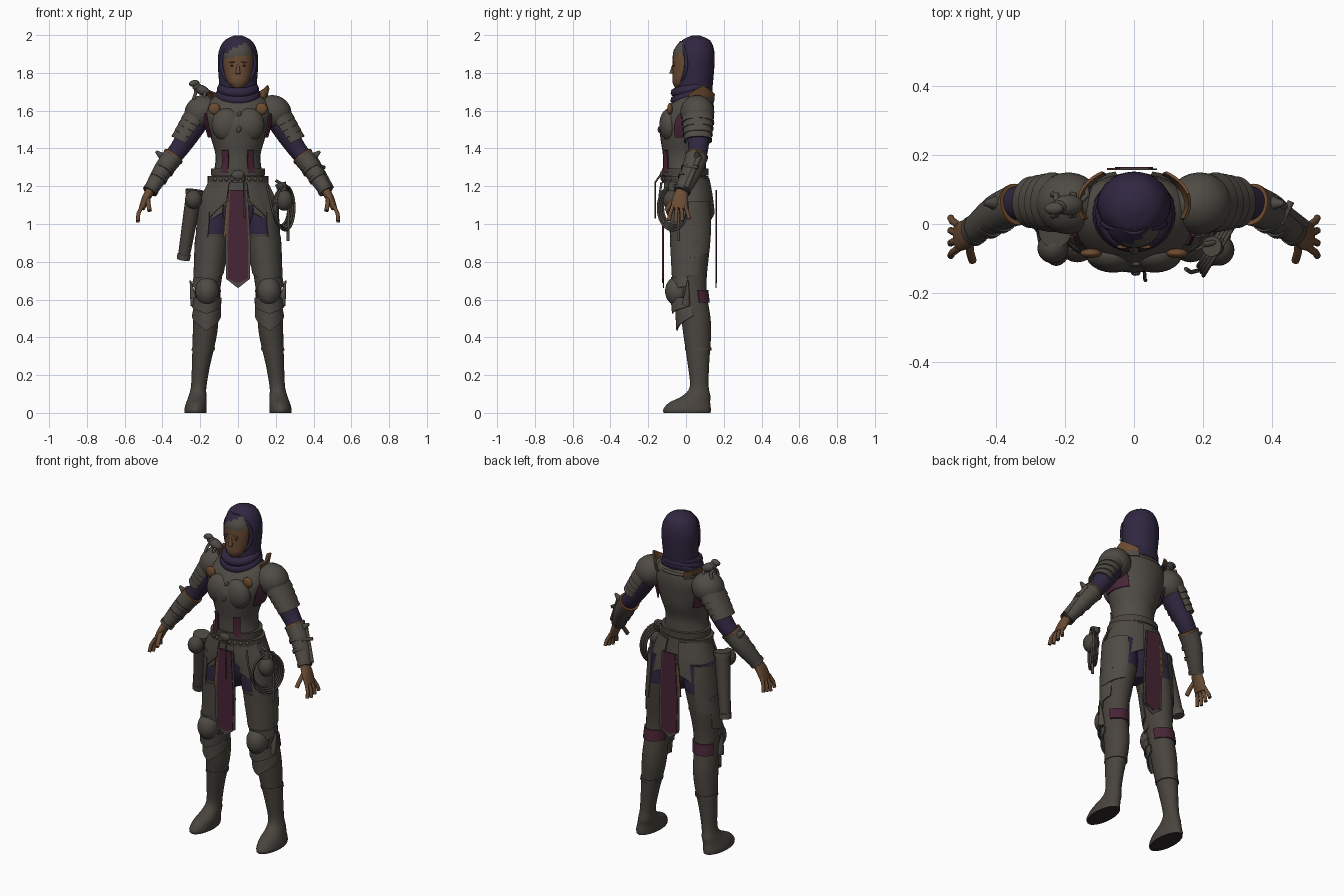
import bpy, bmesh, math
from mathutils import Vector, Matrix

cube = bpy.data.objects.get("Cube")
if cube:
    bpy.data.objects.remove(cube)

made = []


def material(name, *rgb):
    m = bpy.data.materials.new(name)
    m.use_nodes = True
    m.diffuse_color = (*rgb, 1)
    m.node_tree.nodes["Principled BSDF"].inputs["Base Color"].default_value = (*rgb, 1)
    return m


steel = material("dark steel", .078, .069, .058)
leather = material("dark leather", .066, .057, .047)
purple = material("purple cloth", .03, .02, .052)
crimson = material("crimson cloth", .065, .018, .036)
skin_tone = material("skin", .145, .072, .035)
brass = material("brass trim", .155, .07, .029)
black = material("dark sole", .026, .022, .02)


def finish(name, bm, mats, rule=None):
    """Turn a bmesh into an object; rule(center) picks the material index."""
    bmesh.ops.recalc_face_normals(bm, faces=bm.faces)
    for f in bm.faces:
        f.smooth = True
        f.material_index = rule(f.calc_center_median()) if rule else 0
    mesh = bpy.data.meshes.new(name)
    bm.to_mesh(mesh)
    bm.free()
    for m in mats if isinstance(mats, list) else [mats]:
        mesh.materials.append(m)
    ob = bpy.data.objects.new(name, mesh)
    bpy.context.collection.objects.link(ob)
    made.append(ob)


def spline(rows, steps=4):
    """Smoothly interpolated copies of the section rows."""
    rows = [Vector(r) for r in rows]
    out = []
    for i in range(len(rows) - 1):
        b, c = rows[i], rows[i + 1]
        a, d = rows[max(i - 1, 0)], rows[min(i + 2, len(rows) - 1)]
        for k in range(steps):
            t = k / steps
            out.append(b + (c - a) * t / 2 + (a * 2 - b * 5 + c * 4 - d) * t * t / 2
                       + (b * 3 - a - c * 3 + d) * t ** 3 / 2)
    return out + [rows[-1]]


def loft(name, rows, mats, s=1, arc=None, point=0, thick=.008, follow=False, rule=None, n=28):
    """Loft elliptic sections (x, y, z, rx, ry); an arc makes a shell with a pointed end."""
    bm = bmesh.new()
    rows = spline(rows)
    rings = []
    for i, (x, y, z, rx, ry) in enumerate(rows):
        u, v = Vector((1, 0, 0)), Vector((0, 1, 0))
        if follow:
            t = Vector(rows[max(i - 1, 0)][:3]) - Vector(rows[min(i + 1, len(rows) - 1)][:3])
            u = v.cross(t).normalized()
            v = t.cross(u).normalized()
        ring = []
        for k in range(n + 1 if arc else n):
            f = k / n
            a = math.radians(arc[0] + (arc[1] - arc[0]) * f if arc else 360 * f)
            p = Vector((x, y, z)) + u * rx * math.cos(a) + v * ry * math.sin(a)
            p.z -= point * i / (len(rows) - 1) * (1 - abs(2 * f - 1))
            ring.append(bm.verts.new((p.x * s, p.y, p.z)))
        rings.append(ring)
    for lo, hi in zip(rings, rings[1:]):
        for k in range(n):
            j = (k + 1) % len(lo)
            bm.faces.new((lo[k], lo[j], hi[j], hi[k]))
    if arc:
        bmesh.ops.recalc_face_normals(bm, faces=bm.faces)
        bmesh.ops.solidify(bm, geom=bm.faces[:], thickness=thick)
    else:
        bm.faces.new(rings[0])
        bm.faces.new(rings[-1])
    finish(name, bm, mats, rule)


def ball(name, loc, size, mats, turn=0):
    bm = bmesh.new()
    m = Matrix.Translation(loc) @ Matrix.Rotation(turn, 4, 'Y') @ Matrix.Diagonal((*size, 1))
    bmesh.ops.create_uvsphere(bm, u_segments=24, v_segments=14, radius=1, matrix=m)
    finish(name, bm, mats)


def rod(name, a, b, r1, r2, mats):
    a, b = Vector(a), Vector(b)
    bm = bmesh.new()
    m = Matrix.Translation((a + b) / 2) @ (b - a).to_track_quat('Z', 'Y').to_matrix().to_4x4()
    bmesh.ops.create_cone(bm, cap_ends=True, segments=18, radius1=r1, radius2=r2,
                          depth=(b - a).length, matrix=m)
    finish(name, bm, mats)


def plate(name, outline, y, thick, mat):
    """Flat vertical plate from an x, z outline."""
    bm = bmesh.new()
    face = bm.faces.new([bm.verts.new((x, y, z)) for x, z in outline])
    new = bmesh.ops.extrude_face_region(bm, geom=[face])["geom"]
    bmesh.ops.translate(bm, vec=(0, thick, 0), verts=[g for g in new if isinstance(g, bmesh.types.BMVert)])
    finish(name, bm, mat)


def tube(name, pts, r, mat, closed=False):
    cu = bpy.data.curves.new(name, 'CURVE')
    cu.dimensions, cu.bevel_depth, cu.bevel_resolution, cu.use_fill_caps = '3D', r, 2, True
    sp = cu.splines.new('POLY')
    sp.points.add(len(pts) - 1)
    for q, p in zip(sp.points, pts):
        q.co = (*p, 1)
    sp.use_cyclic_u = closed
    cu.materials.append(mat)
    bpy.context.collection.objects.link(bpy.data.objects.new(name, cu))


def oval(fn, n=36):
    return [fn(math.cos(a), math.sin(a)) for a in (math.tau * i / n for i in range(n))]


# Head, face and hood
loft("head", [(0, -.03, 1.722, .026, .028), (0, -.017, 1.75, .056, .054), (0, -.003, 1.8, .072, .068),
              (0, 0, 1.86, .079, .071), (0, .005, 1.92, .077, .07), (0, .02, 1.97, .05, .05)],
     [skin_tone, steel, purple], rule=lambda c: 0 if c.z < 1.885 + c.x * .2 else 1 if c.z < 1.94 + c.x * .5 else 2)
rod("nose", (0, -.076, 1.795), (0, -.064, 1.85), .013, .006, skin_tone)
ball("lips", (0, -.066, 1.768), (.02, .006, .006), skin_tone)
for s in (1, -1):
    ball("eye", (s * .03, -.063, 1.838), (.011, .005, .004), black)
    ball("brow", (s * .031, -.066, 1.856), (.019, .006, .004), skin_tone, s * .15)
loft("hood", [(0, .04, 1.66, .1, .09), (0, .05, 1.74, .1, .092), (0, .056, 1.85, .107, .095),
              (0, .055, 1.92, .1, .094), (0, .053, 1.972, .071, .074), (0, .052, 1.998, .02, .02)], purple)
tube("hood_rim", oval(lambda c, d: (.089 * c, -.033 + .035 * c * c + .02 * max(d, 0) ** 4, 1.85 + .113 * d)),
     .01, purple, True)
for z, w, d, y, lean in ((1.715, .085, .085, .03, .02), (1.685, .093, .086, .03, .03), (1.66, .095, .08, .035, .04)):
    tube("scarf_fold", oval(lambda c, t: (w * c, y + d * t, z + lean * t)), .027, purple, True)

# Cuirass
loft("cuirass", [(0, -.005, 1.24, .145, .11), (0, -.008, 1.3, .124, .113), (0, -.008, 1.37, .12, .115),
                 (0, -.002, 1.45, .142, .133), (0, .002, 1.53, .164, .142), (0, .022, 1.6, .175, .127),
                 (0, .04, 1.66, .145, .1), (0, .045, 1.7, .08, .07)], steel)
tube("breastplate_rim", oval(lambda c, t: (.128 * c, .035 + .105 * t, 1.645 + .012 * t)), .009, steel, True)
for z in (1.58, 1.5):
    ball("chest_clasp", (.005, -.11 - (1.6 - z) * .32, z), (.012, .008, .018), leather, .5)

# Belts, buckle and hanging cord
for z, w in ((1.275, .14), (1.235, .158)):
    loft("belt", [(0, -.003, z + k, w + .004, .123) for k in (-.018, .018)], leather)
ball("buckle", (0, -.126, 1.26), (.034, .012, .024), steel)
for i in range(9):
    x = -.12 + .03 * i
    ball("belt_stud", (x, -.125 * math.sqrt(1 - (x / .16) ** 2), 1.238), (.011, .009, .011), steel)
tube("belt_cord", [(.03, -.135, 1.26), (.032, -.163, 1.22), (.034, -.163, 1.03)], .005, leather)

# Hips and tabards
loft("hips", [(0, .012, 1.25, .14, .108), (0, .015, 1.1, .165, .115), (0, .02, 1, .12, .1),
              (0, .02, .93, .035, .06)], [purple, steel], rule=lambda c: int(c.z > 1.1))
for face, y, out in (("front", -.122, -1), ("back", .156, 1)):
    for label, w, tip, k, mat in (("border", .067, .66, 0, steel), ("cloth", .055, .688, 1, crimson)):
        plate(face + "_tabard_" + label, [(-w * .75, 1.18), (w * .75, 1.18), (w, .9), (w * .95, .71),
              (0, tip), (-w * .95, .71), (-w, .9)], y + out * .004 * k, .005, mat)
    plate(face + "_tabard_edge", [(-.062, 1.12), (-.05, 1.12), (-.066, .93), (-.078, .93)], y, .006, brass)

for side, s in (("left_", 1), ("right_", -1)):
    # Cloth panels of the torso
    ball(side + "bust", (s * .06, -.087, 1.525), (.08, .054, .088), steel)
    loft(side + "stomach_panel", [(0, -.008, 1.27, .143, .12), (0, -.008, 1.32, .127, .121),
         (0, -.008, 1.39, .13, .125)], crimson, s, (-66, -48))
    loft(side + "armpit_panel", [(0, .002, 1.46, .152, .142), (0, .002, 1.53, .171, .148),
         (0, .022, 1.585, .181, .134)], crimson, s, (-24, 42))
    ball(side + "shoulder_disc", (s * .125, -.085, 1.61), (.031, .014, .031), brass)
    loft(side + "collar_guard", [(0, .06, 1.645, .14, .1), (0, .06, 1.69, .158, .105)],
         [steel, brass], s, (-25, 55), -.045 if s > 0 else -.02, rule=lambda c: int(c.z > 1.67))

    # Arm with pauldron, bracer and hand
    loft(side + "sleeve", [(.17, .06, 1.61, .06, .07), (.25, .065, 1.49, .058, .062), (.31, .065, 1.4, .05, .053),
         (.35, .055, 1.35, .046, .048), (.4, .03, 1.28, .042, .045), (.465, -.02, 1.175, .027, .03)],
         purple, s, follow=True)
    ball(side + "pauldron", (s * .19, .06, 1.592), (.096, .09, .088), steel, s * .6)
    for i in range(4):
        x, z = .213 + .02 * i, 1.575 - .031 * i
        loft(side + "pauldron_lame", [(x, .062, z, .068 - .003 * i, .08 - .003 * i),
             (x + .025, .063, z - .04, .074 - .003 * i, .087 - .004 * i)], steel, s, (-115, 115), .012, follow=True)
    loft(side + "bracer", [(.345, .055, 1.355, .056, .06), (.4, .03, 1.28, .05, .054),
         (.468, -.022, 1.17, .036, .04)], steel, s, follow=True)
    loft(side + "elbow_trim", [(.34, .057, 1.362, .058, .061), (.346, .055, 1.354, .058, .061)], brass, s, follow=True)
    rod(side + "elbow_spike", (s * .38, .06, 1.34), (s * .435, .06, 1.385), .03, .006, steel)
    for t in (.35, .6, .95):
        p = Vector((.345, .055, 1.355)).lerp(Vector((.468, -.022, 1.17)), t)
        loft(side + "bracer_strap", [(*(p + Vector((.005, -.003, -.008)) * k), .057 - .017 * t, .062 - .018 * t)
             for k in (-1, 1)], leather, s, follow=True)
    loft(side + "palm", [(.46, -.018, 1.185, .025, .03), (.487, -.03, 1.135, .022, .042),
         (.51, -.037, 1.08, .016, .043)], skin_tone, s, follow=True)
    for i in range(4):
        y, w = -.07 + .022 * i, (i - 1.5) * .009
        tube(side + "finger", [(s * .508, y, 1.095), (s * .527, y + w, 1.055),
             (s * .531, y + w * 1.6, 1.008 + .009 * abs(i - 1))], .0105, skin_tone)
    tube(side + "thumb", [(s * .478, -.045, 1.145), (s * .475, -.082, 1.11), (s * .468, -.106, 1.07)], .012, skin_tone)

    # Leg, boot and sole
    loft(side + "leg", [(.115, .02, 1.12, .09, .105), (.122, .022, .98, .092, .11), (.143, .025, .85, .085, .098),
         (.156, .025, .72, .072, .085), (.164, .032, .62, .067, .08), (.17, .052, .5, .067, .078),
         (.177, .06, .4, .063, .072), (.196, .066, .25, .048, .056), (.208, .07, .14, .041, .05),
         (.214, .055, .09, .047, .074), (.22, .02, .055, .054, .108), (.225, .006, .02, .059, .126),
         (.225, .006, 0, .058, .124)], [leather, purple, black], s,
         rule=lambda c: 2 if c.z < .004 else int(c.z > .95))
    loft(side + "boot_cuff", [(.183, .064, .345, .061, .07), (.185, .065, .33, .061, .069)], leather, s)

    # Hip and thigh plates
    loft(side + "hip_plate", [(0, .008, 1.24, .155, .12), (0, .015, 1.15, .2, .13), (0, .02, 1.06, .22, .136)],
         steel, s, (-68, 76), .14)
    loft(side + "front_hip_plate", [(0, .006, 1.24, .16, .125), (0, .012, 1.16, .203, .136),
         (0, .018, 1.12, .217, .142)], steel, s, (-74, -22), .08)
    loft(side + "thigh_guard", [(.122, .021, 1.12, .092, .108), (.127, .022, .98, .095, .114),
         (.146, .025, .85, .088, .102)], steel, s, (-72, 76), .03)
    loft(side + "thigh_plate", [(.135, .022, .93, .093, .108), (.155, .02, .74, .081, .094)],
         steel, s, (-170, 30), .05)

    # Knee plates
    ball(side + "knee_cap", (s * .164, -.045, .645), (.062, .066, .078), steel)
    for z, y, r, drop in ((.72, .008, .077, .03), (.61, .008, .078, .04), (.56, .03, .077, .08)):
        loft(side + "knee_lame", [(.162, y, z, r * .95, r * 1.14), (.167, y + .008, z - .045, r, r * 1.16)],
             steel, s, (-180, 0), drop)
    rod(side + "knee_wing", (s * .23, 0, .57), (s * .252, .01, .7), .022, .004, steel)
    loft(side + "knee_strap", [(.162, .032, .65, .074, .086), (.167, .04, .585, .073, .086)],
         crimson, s, (22, 165))

# Quiver and pouch on the right hip
rod("quiver", (-.289, .035, .815), (-.23, -.02, 1.17), .031, .044, leather)
rod("quiver_rim", (-.232, -.018, 1.155), (-.229, -.021, 1.18), .048, .048, steel)
rod("quiver_tip", (-.29, .036, .81), (-.285, .032, .84), .034, .036, steel)
ball("right_pouch", (-.235, -.07, 1.13), (.045, .044, .05), leather)

# Pouch, rope and tools on the left hip
ball("left_pouch", (.245, -.075, 1.125), (.046, .046, .055), leather)
rod("pouch_neck", (.24, -.07, 1.165), (.225, -.065, 1.215), .022, .03, leather)
for i in range(4):
    tube("rope_coil", oval(lambda c, t: (.226 + .008 * i + (.04 + .003 * i) * c, -.058 - .004 * i
         + (.064 + .005 * i) * c, 1.085 + (.092 + .009 * i) * t)), .006, leather, True)
tube("hanging_chain", [(.2, -.06, 1.23), (.255, -.05, 1.2), (.268, -.04, 1.05), (.264, -.04, .91)], .008, steel)
tube("hook", [(.15, -.13, 1.22), (.165, -.14, 1.15), (.185, -.135, 1.06), (.215, -.115, 1.0)], .006, steel)

# Launcher on the left bracer
rod("launcher_tube", (.405, .07, 1.355), (.495, .0, 1.19), .014, .014, steel)
rod("launcher_bar", (.425, .0, 1.305), (.455, .065, 1.3), .01, .01, steel)

# Small creature perched on the right shoulder
ball("creature_body", (-.19, .055, 1.708), (.046, .03, .026), steel, .45)
ball("creature_neck", (-.218, .05, 1.728), (.024, .019, .022), steel)
ball("creature_head", (-.232, .045, 1.745), (.028, .018, .017), steel, -.2)
tube("creature_tail", [(-.16, .06, 1.69), (-.135, .085, 1.685), (-.14, .12, 1.675)], .008, steel)
for x in (-.225, -.175):
    for y in (.025, .085):
        tube("creature_leg", [(x, .055, 1.705), (x, y, 1.69), (x - .01, y, 1.66)], .009, steel)

bpy.ops.object.select_all(action='DESELECT')
for ob in made:
    ob.select_set(True)
bpy.context.view_layer.objects.active = made[0]
bpy.ops.object.shade_smooth_by_angle(angle=math.radians(40))
